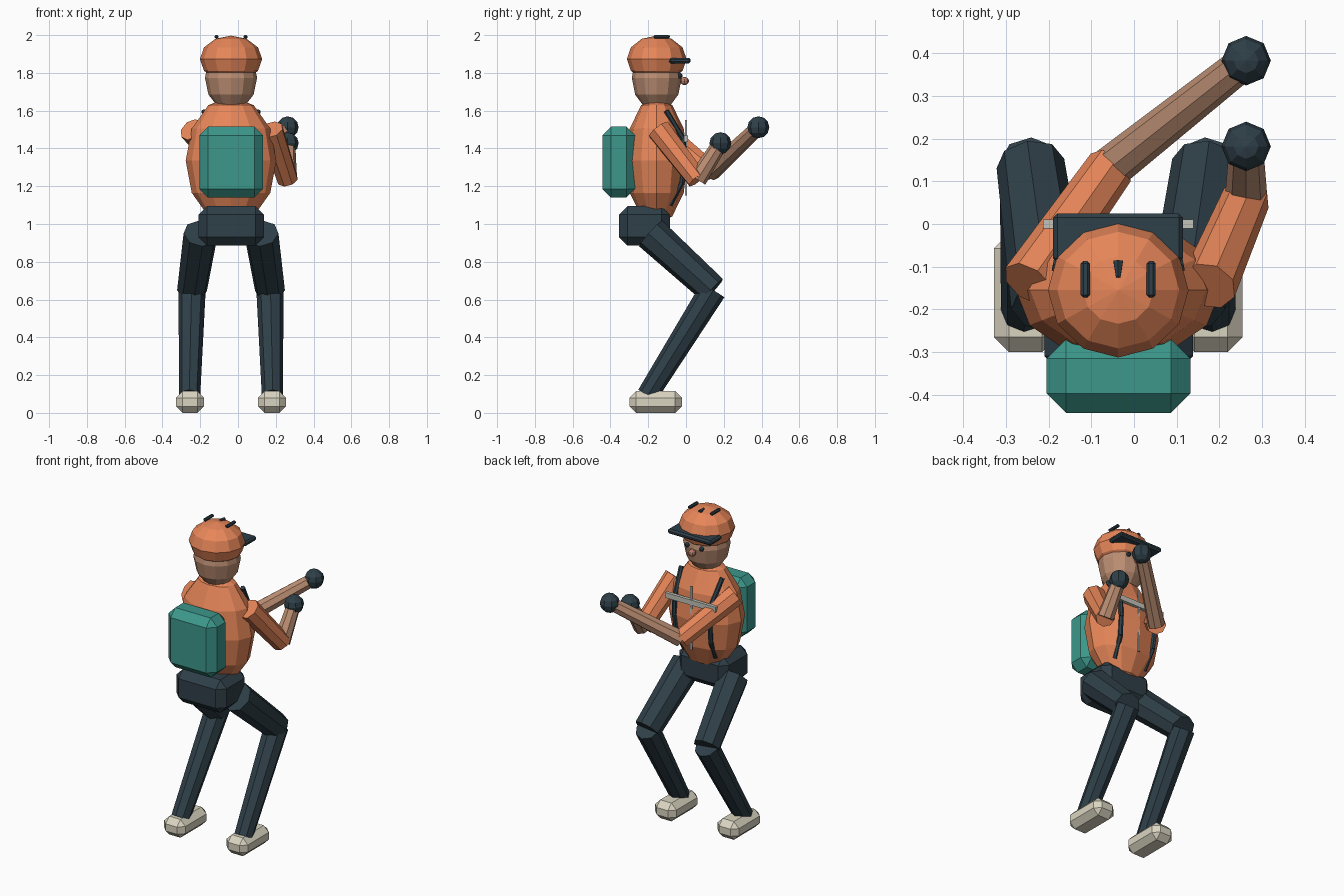
import bpy
import bmesh
from mathutils import Vector, Matrix

if "Cube" in bpy.data.objects:
    bpy.data.objects.remove(bpy.data.objects["Cube"])

CX, CY = -0.037, -0.155   # body axis


def mat(name, rgb):
    m = bpy.data.materials.new(name)
    m.diffuse_color = (*rgb, 1)
    m.use_nodes = True
    m.node_tree.nodes["Principled BSDF"].inputs["Base Color"].default_value = m.diffuse_color
    return m


ORANGE = mat("orange_cloth", (0.80, 0.24, 0.10))
DARK = mat("dark_cloth", (0.028, 0.05, 0.065))
TEAL = mat("teal_cloth", (0.045, 0.31, 0.26))
SKIN = mat("skin", (0.50, 0.27, 0.17))
NOSE = mat("nose_skin", (0.50, 0.20, 0.14))
CREAM = mat("cream", (0.70, 0.66, 0.53))
GREY = mat("pale_grey", (0.55, 0.55, 0.50))


def finish(bm, name, m):
    me = bpy.data.meshes.new(name)
    bm.to_mesh(me)
    bm.free()
    me.materials.append(m)
    ob = bpy.data.objects.new(name, me)
    bpy.context.collection.objects.link(ob)
    return ob


def ball(name, c, r, m, seg=12, rings=6):
    bm = bmesh.new()
    bmesh.ops.create_uvsphere(bm, u_segments=seg, v_segments=rings, radius=1,
                              matrix=Matrix.Translation(c) @ Matrix.Diagonal((*r, 1)))
    return finish(bm, name, m)


def box(name, lo, hi, m, bevel=0.0):
    lo, hi = Vector(lo), Vector(hi)
    bm = bmesh.new()
    bmesh.ops.create_cube(bm, size=1, matrix=Matrix.Translation((lo + hi) / 2)
                          @ Matrix.Diagonal((*(hi - lo), 1)))
    if bevel:
        bmesh.ops.bevel(bm, geom=bm.edges[:], offset=bevel, segments=1,
                        affect='EDGES', profile=0.5)
    return finish(bm, name, m)


def limb(name, a, b, ra, rb, m, sides=8):
    a, b = Vector(a), Vector(b)
    d = b - a
    bm = bmesh.new()
    bmesh.ops.create_cone(bm, cap_ends=True, segments=sides, radius1=ra, radius2=rb,
                          depth=d.length, matrix=Matrix.Translation((a + b) / 2)
                          @ d.to_track_quat('Z', 'Y').to_matrix().to_4x4())
    return finish(bm, name, m)


# torso, pelvis, backpack
ball("torso", (CX, CY, 1.335), (0.24, 0.165, 0.34), ORANGE)
box("pelvis", (-0.21, -0.355, 0.886), (0.138, -0.085, 1.094), DARK, 0.045)
box("backpack", (-0.205, -0.443, 1.14), (0.133, -0.27, 1.515), TEAL, 0.046)

# head, neck and face
limb("neck", (CX, CY, 1.56), (CX, CY, 1.68), 0.055, 0.05, SKIN)
ball("head", (CX, CY, 1.774), (0.138, 0.132, 0.178), SKIN)
ball("nose", (CX, -0.008, 1.757), (0.022, 0.024, 0.022), NOSE, 8)

# cap with brim and top vents
ball("cap", (CX, CY, 1.873), (0.165, 0.158, 0.124), ORANGE)
box("cap_brim", (-0.19, -0.09, 1.85), (0.115, 0.025, 1.88), DARK, 0.01)
limb("cap_centre_vent", (CX, -0.125, 1.992), (CX, -0.087, 1.985), 0.006, 0.013, DARK, 6)

# trousers, shoes, eyes, straps and side vents on both sides
for s, side in ((-1, "left"), (1, "right")):
    hip = (CX + s * 0.16, -0.187, 0.95)
    knee = (CX + s * 0.206, 0.142, 0.65)
    ankle = (CX + s * 0.219, -0.205, 0.093)
    limb(side + "_thigh", hip, knee, 0.092, 0.08, DARK)
    limb(side + "_shin", knee, ankle, 0.072, 0.056, DARK)
    x = CX + s * 0.2175
    box(side + "_shoe", (x - 0.074, -0.30, 0), (x + 0.074, -0.022, 0.115), CREAM, 0.035)
    ball(side + "_eye", (CX + s * 0.05, -0.032, 1.785), (0.014,) * 3, DARK, 8)
    x = CX + s * 0.077
    box(side + "_cap_vent", (x - 0.011, -0.172, 1.982), (x + 0.011, -0.087, 2.0), DARK, 0.006)
    path = [(0.143, -0.105, 1.60), (0.125, -0.015, 1.45), (0.125, -0.008, 1.335),
            (0.12, -0.022, 1.22), (0.11, -0.085, 1.10)]
    pts = [(CX + s * px, py, pz) for px, py, pz in path]
    for i in range(4):
        limb(f"{side}_strap_{i + 1}", pts[i], pts[i + 1], 0.014, 0.014, DARK, 6)

# chest strap and zip
box("chest_strap", (-0.213, -0.010, 1.435), (0.139, 0.010, 1.468), GREY)
box("jacket_zip", (CX - 0.006, -0.004, 1.15), (CX + 0.006, 0.004, 1.55), GREY)

# arms, both reaching to the right side
arms = {"left": ((CX - 0.21, -0.14, 1.50), (-0.055, 0.132, 1.275), (0.263, 0.383, 1.512)),
        "right": ((CX + 0.212, -0.145, 1.50), (0.263, 0.06, 1.235), (0.263, 0.182, 1.428))}
for side, (shoulder, elbow, hand) in arms.items():
    limb(side + "_sleeve", shoulder, elbow, 0.066, 0.057, ORANGE)
    limb(side + "_forearm", elbow, hand, 0.05, 0.04, SKIN)
    ball(side + "_glove", hand, (0.058,) * 3, DARK, 8)
